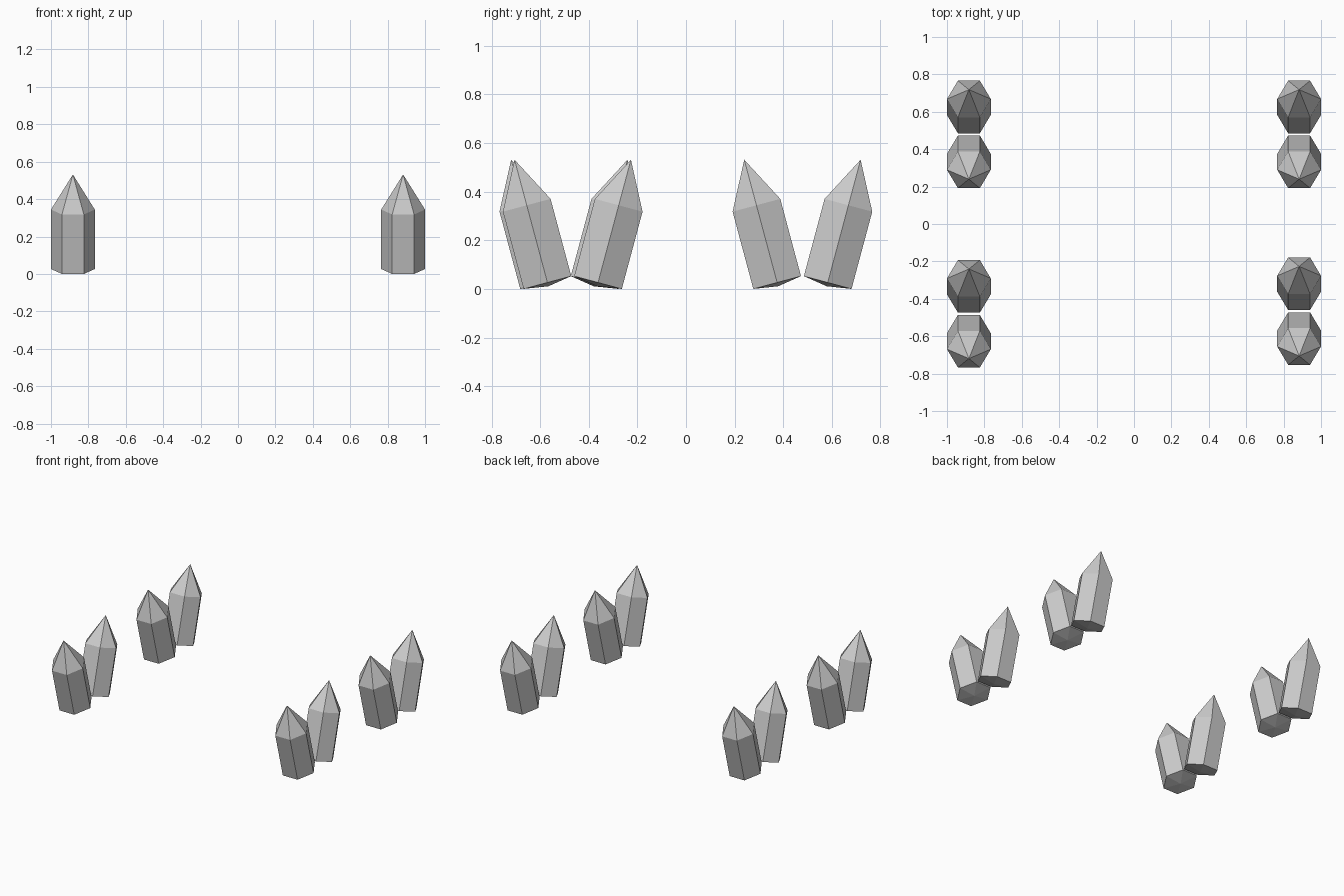
import bpy, bmesh
from math import cos, sin, pi, radians
from mathutils import Matrix

if "Cube" in bpy.data.objects:
    bpy.data.objects.remove(bpy.data.objects["Cube"])

R = 0.1172                # hexagon corner radius
A = R * cos(pi / 6)       # hexagon flat-side radius
SHAFT, TIP, UNDER = 0.329, 0.523, -0.016
TILT = radians(15)
GAP = 0.006               # half the gap inside a pair


def crystal(name, x, y, side):
    """Hexagonal shaft, pointed top, shallow pointed underside, leaning to +y or -y."""
    bm = bmesh.new()
    low, high = [[bm.verts.new((R * cos(i * pi / 3), R * sin(i * pi / 3), z))
                  for i in range(6)] for z in (0, SHAFT)]
    tip = bm.verts.new((0, 0, TIP))
    under = bm.verts.new((0, 0, UNDER))
    for i in range(6):
        j = (i + 1) % 6
        bm.faces.new((low[i], low[j], high[j], high[i]))
        bm.faces.new((high[i], high[j], tip))
        bm.faces.new((low[j], low[i], under))
    # lean outwards, lower edge resting on the ground
    shift = Matrix.Translation((x, y + side * (GAP + A * cos(TILT)), A * sin(TILT)))
    bm.transform(shift @ Matrix.Rotation(-side * TILT, 4, 'X'))
    bmesh.ops.recalc_face_normals(bm, faces=bm.faces)
    mesh = bpy.data.meshes.new(name)
    bm.to_mesh(mesh)
    bm.free()
    bpy.context.collection.objects.link(bpy.data.objects.new(name, mesh))


# four V-shaped pairs, one per corner
pairs = {"back_left": (-0.8828, 0.479), "back_right": (0.8828, 0.479),
         "front_left": (-0.8828, -0.480), "front_right": (0.8828, -0.466)}
for corner, (x, y) in pairs.items():
    for label, side in (("rear", 1), ("fore", -1)):
        crystal(f"{corner}_{label}_crystal", x, y, side)
